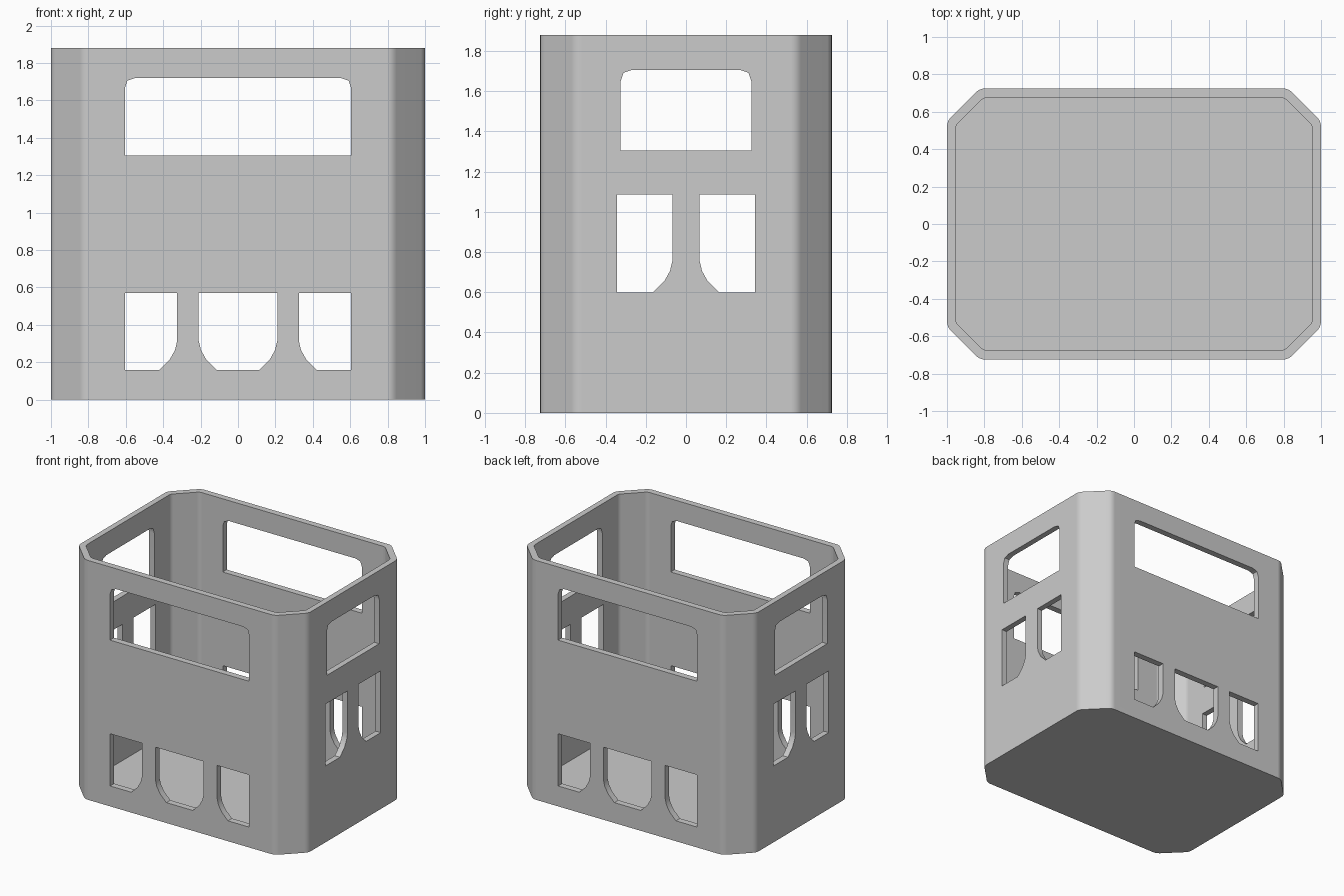
import bpy, bmesh, math
from mathutils import Vector

cube = bpy.data.objects.get("Cube")
if cube:
    bpy.data.objects.remove(cube, do_unlink=True)

HEIGHT, FLOOR = 1.88, 0.015

grey = bpy.data.materials.new("light grey plastic")
grey.use_nodes = True
COLOUR = (0.6, 0.6, 0.6, 1)
grey.diffuse_color = COLOUR
grey.node_tree.nodes["Principled BSDF"].inputs["Base Color"].default_value = COLOUR


def rounded(corners, segments=3):
    """Outline from (u, v, radius) corners; a radius above 0 rounds that corner."""
    out = []
    for i, (u, v, r) in enumerate(corners):
        p = Vector((u, v))
        if r == 0:
            out.append(p)
            continue
        prev, nxt = Vector(corners[i - 1][:2]), Vector(corners[(i + 1) % len(corners)][:2])
        a, b = p + (prev - p).normalized() * r, p + (nxt - p).normalized() * r
        for k in range(segments + 1):
            t = k / segments
            out.append(a * (1 - t) ** 2 + p * 2 * t * (1 - t) + b * t * t)
    return out


def prism(name, outline, axis, start, end):
    """Extrude an outline along an axis (0 = x, 1 = y, 2 = z)."""
    def place(p, d):
        return ((d, p.x, p.y), (p.x, d, p.y), (p.x, p.y, d))[axis]
    bm = bmesh.new()
    base = [bm.verts.new(place(p, start)) for p in outline]
    top = [bm.verts.new(place(p, end)) for p in outline]
    bm.faces.new(base)
    bm.faces.new(top)
    n = len(outline)
    for i in range(n):
        j = (i + 1) % n
        bm.faces.new((base[i], base[j], top[j], top[i]))
    bmesh.ops.recalc_face_normals(bm, faces=bm.faces)
    mesh = bpy.data.meshes.new(name)
    bm.to_mesh(mesh)
    bm.free()
    mesh.materials.append(grey)
    obj = bpy.data.objects.new(name, mesh)
    bpy.context.collection.objects.link(obj)
    return obj


def chamfered(hx, hy, cx, cy, r):
    """Rectangle with cut corners, each edge slightly softened."""
    quarter = [(hx, cy), (cx, hy)]
    pts = quarter + [(-x, y) for x, y in reversed(quarter)]
    pts += [(-x, -y) for x, y in pts]
    return rounded([(x, y, r) for x, y in pts])


def window(half, low, high):
    """Handle opening with clipped upper corners."""
    return rounded([(-half, low, 0), (half, low, 0), (half, high, 0.055),
                    (-half, high, 0.055)], 2)


def slot(square, curved, low, high):
    """Opening whose lower corner on the curved side sweeps inwards."""
    s = 1 if curved > square else -1
    return [Vector(p) for p in (
        (square, high), (square, low), (curved - s * 0.095, low),
        (curved - s * 0.04, low + 0.055), (curved - s * 0.012, low + 0.105),
        (curved, low + 0.155), (curved, high))]


def centre_slot(half, low, high):
    right = slot(0, half, low, high)[2:]
    return right + [Vector((-p.x, p.y)) for p in reversed(right)]


# Crate body, then the hollow and the hand and slot openings
crate = prism("crate_body", chamfered(1.0, 0.725, 0.825, 0.55, 0.03), 2, 0, HEIGHT)
cutters = [prism("hollow", chamfered(0.955, 0.675, 0.805, 0.525, 0.02), 2, FLOOR, 2.2)]

front_holes = [window(0.605, 1.305, 1.72), centre_slot(0.21, 0.16, 0.57)]
side_holes = [window(0.325, 1.305, 1.705)]
for s in (-1, 1):
    front_holes.append(slot(s * 0.603, s * 0.325, 0.16, 0.57))
    side_holes.append(slot(s * 0.343, s * 0.068, 0.6, 1.085))
cutters += [prism("front_back_opening", h, 1, -1.3, 1.3) for h in front_holes]
cutters += [prism("side_opening", h, 0, -1.3, 1.3) for h in side_holes]

bpy.ops.object.select_all(action='DESELECT')
bpy.context.view_layer.objects.active = crate
crate.select_set(True)
for cutter in cutters:
    cutter.hide_render = True
    mod = crate.modifiers.new("cut", 'BOOLEAN')
    mod.operation = 'DIFFERENCE'
    mod.solver = 'EXACT'
    mod.object = cutter
    bpy.ops.object.modifier_apply(modifier=mod.name)
    bpy.data.objects.remove(cutter, do_unlink=True)

# Soft vertical corners, crisp rims
bpy.ops.object.shade_smooth_by_angle(angle=math.radians(28))
weighted = crate.modifiers.new("weighted_normals", 'WEIGHTED_NORMAL')
weighted.keep_sharp = True
